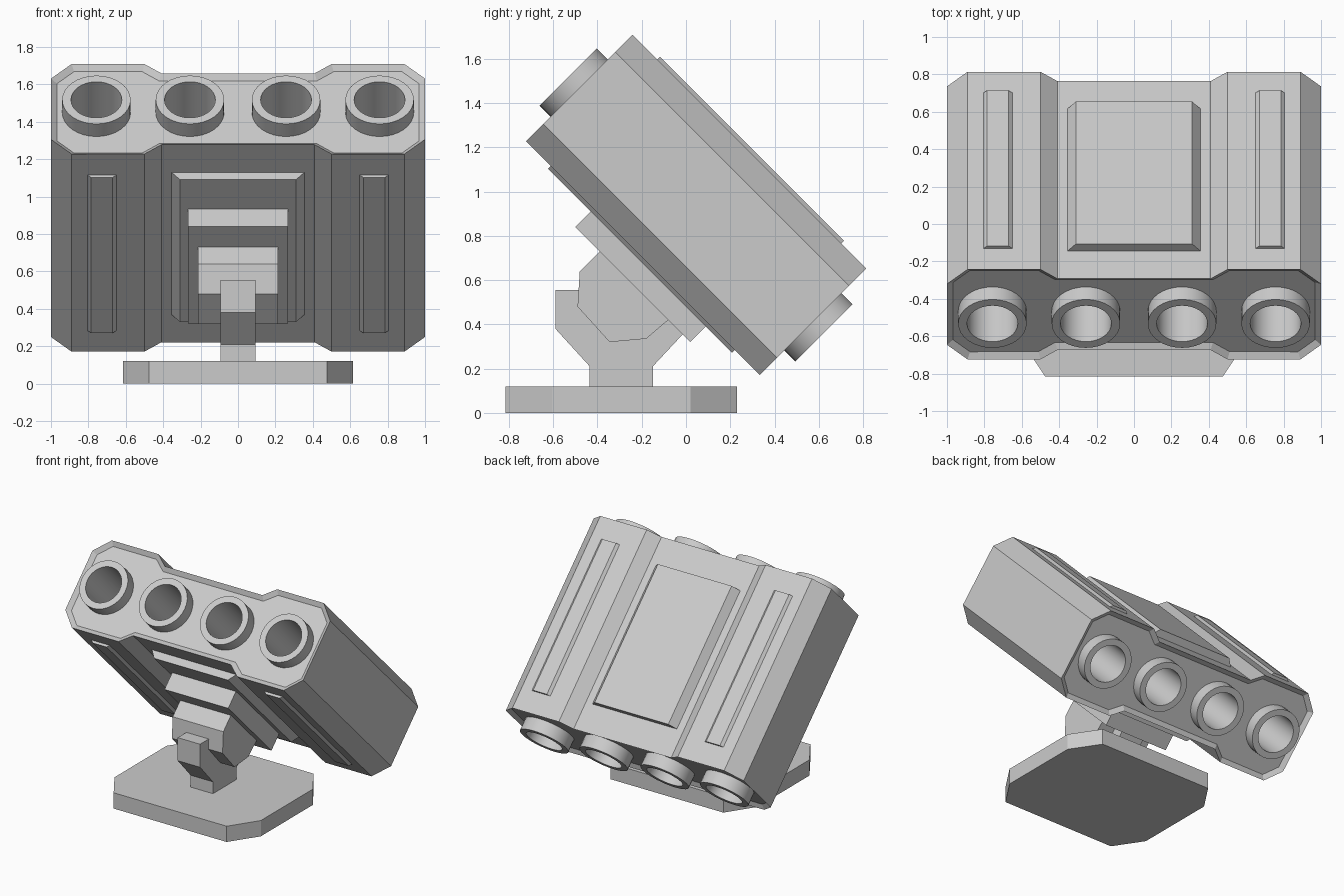
import bpy, bmesh, math
from mathutils import Matrix

if "Cube" in bpy.data.objects:
    bpy.data.objects.remove(bpy.data.objects["Cube"])

# Launcher frame: local -y is the firing direction, tilted up 45 degrees
TILT = Matrix.Translation((0, 0.045, 0.94)) @ Matrix.Rotation(math.radians(-45), 4, 'X')
TUBE_X = (-0.757, -0.257, 0.257, 0.757)


def finish(name, bm, matrix=Matrix()):
    bmesh.ops.recalc_face_normals(bm, faces=bm.faces)
    mesh = bpy.data.meshes.new(name)
    bm.to_mesh(mesh)
    bm.free()
    ob = bpy.data.objects.new(name, mesh)
    bpy.context.collection.objects.link(ob)
    ob.matrix_world = matrix
    return ob


def prism(points, vector):
    """Extrude a flat outline of 3D points along a vector."""
    bm = bmesh.new()
    cap = bm.faces.new([bm.verts.new(p) for p in points])
    ext = bmesh.ops.extrude_face_region(bm, geom=[cap], use_keep_orig=True)
    verts = [v for v in ext['geom'] if isinstance(v, bmesh.types.BMVert)]
    bmesh.ops.translate(bm, verts=verts, vec=vector)
    bmesh.ops.recalc_face_normals(bm, faces=bm.faces)
    return bm


def raised_panel(name, x0, x1, half_y, z0, z1, taper):
    """Plate with sloped long sides, sitting on the tilted body."""
    s = math.copysign(0.04, z1)
    pts = [(x0, -half_y, z0 - s), (x1, -half_y, z0 - s), (x1, -half_y, z0),
           (x1 - taper, -half_y, z1), (x0 + taper, -half_y, z1), (x0, -half_y, z0)]
    return finish(name, prism(pts, (0, 2 * half_y, 0)), TILT)


# Body: eight-cornered pods joined by a thinner waist, with recessed ends
quarter = [(0.41, 0.27), (0.50, 0.34), (0.89, 0.34), (1.0, 0.23)]
right = quarter + [(x, -z) for x, z in reversed(quarter)]
outline = right + [(-x, z) for x, z in reversed(right)]
bm = prism([(x, -0.747, z) for x, z in outline], (0, 1.494, 0))
ends = [f for f in bm.faces if abs(f.normal.y) > 0.9]
bmesh.ops.inset_individual(bm, faces=ends, thickness=0.035, depth=0)
bmesh.ops.translate(bm, verts=list(ends[0].verts), vec=ends[0].normal * -0.025)
bmesh.ops.translate(bm, verts=list(ends[1].verts), vec=ends[1].normal * -0.025)
body = finish("launcher_body", bm, TILT)

# Bores cut through the body
bm = bmesh.new()
for x in TUBE_X:
    bmesh.ops.create_cone(bm, cap_ends=True, segments=32, radius1=0.16, radius2=0.16, depth=2,
                          matrix=Matrix.Translation((x, 0, 0)) @ Matrix.Rotation(math.pi / 2, 4, 'X'))
cutter = finish("bore_cutter", bm, TILT)
cutter.hide_render = True
cutter.hide_set(True)
mod = body.modifiers.new("bores", 'BOOLEAN')
mod.object = cutter
mod.solver = 'EXACT'

# Launch tubes protruding from both ends
for i, x in enumerate(TUBE_X):
    bm = bmesh.new()
    ring = [(0.136, -0.817), (0.183, -0.817), (0.183, 0.817), (0.136, 0.817)]
    vs = [bm.verts.new((x + r, y, 0)) for r, y in ring]
    es = [bm.edges.new((vs[k], vs[(k + 1) % 4])) for k in range(4)]
    bmesh.ops.spin(bm, geom=vs + es, cent=(x, 0, 0), axis=(0, 1, 0),
                   angle=2 * math.pi, steps=32, use_merge=True)
    bmesh.ops.remove_doubles(bm, verts=bm.verts, dist=0.0005)
    tube = finish(f"launch_tube_{i + 1}", bm, TILT)
    bpy.ops.object.select_all(action='DESELECT')
    tube.select_set(True)
    bpy.context.view_layer.objects.active = tube
    bpy.ops.object.shade_smooth_by_angle(angle=math.radians(30))

# Raised panels and side ribs on the upper and lower faces
for side, s in (("upper", 1), ("lower", -1)):
    raised_panel(f"{side}_panel", -0.355, 0.355, 0.538, 0.27 * s, 0.325 * s, 0.045)
    raised_panel(f"{side}_rib_left", -0.805, -0.65, 0.588, 0.34 * s, 0.358 * s, 0.02)
    raised_panel(f"{side}_rib_right", 0.65, 0.805, 0.588, 0.34 * s, 0.358 * s, 0.02)

# Mounting plate under the body
finish("mount_plate", prism([(-0.268, -0.315, -0.456), (0.268, -0.315, -0.456),
                             (0.268, 0.42, -0.456), (-0.268, 0.42, -0.456)], (0, 0, 0.16)), TILT)

# Knuckle below the plate (side profile in y, z)
knuckle = [(-0.34, 0.78), (-0.39, 0.73), (-0.48, 0.64), (-0.49, 0.48),
           (-0.345, 0.32), (-0.18, 0.335), (-0.08, 0.42), (-0.03, 0.47)]
finish("knuckle", prism([(-0.213, y, z) for y, z in knuckle], (0.426, 0, 0)))

# Pedestal post
post = [(-0.59, 0.555), (-0.59, 0.38), (-0.435, 0.21), (-0.435, 0.06),
        (-0.15, 0.06), (-0.15, 0.21), (-0.01, 0.36), (-0.18, 0.555)]
finish("pedestal_post", prism([(-0.094, y, z) for y, z in post], (0.188, 0, 0)))

# Eight-sided base
base = [(0.475, -0.815), (0.615, -0.605), (0.615, 0.02), (0.475, 0.23)]
base += [(-x, y) for x, y in reversed(base)]
finish("base", prism([(x, y, 0) for x, y in base], (0, 0, 0.12)))
